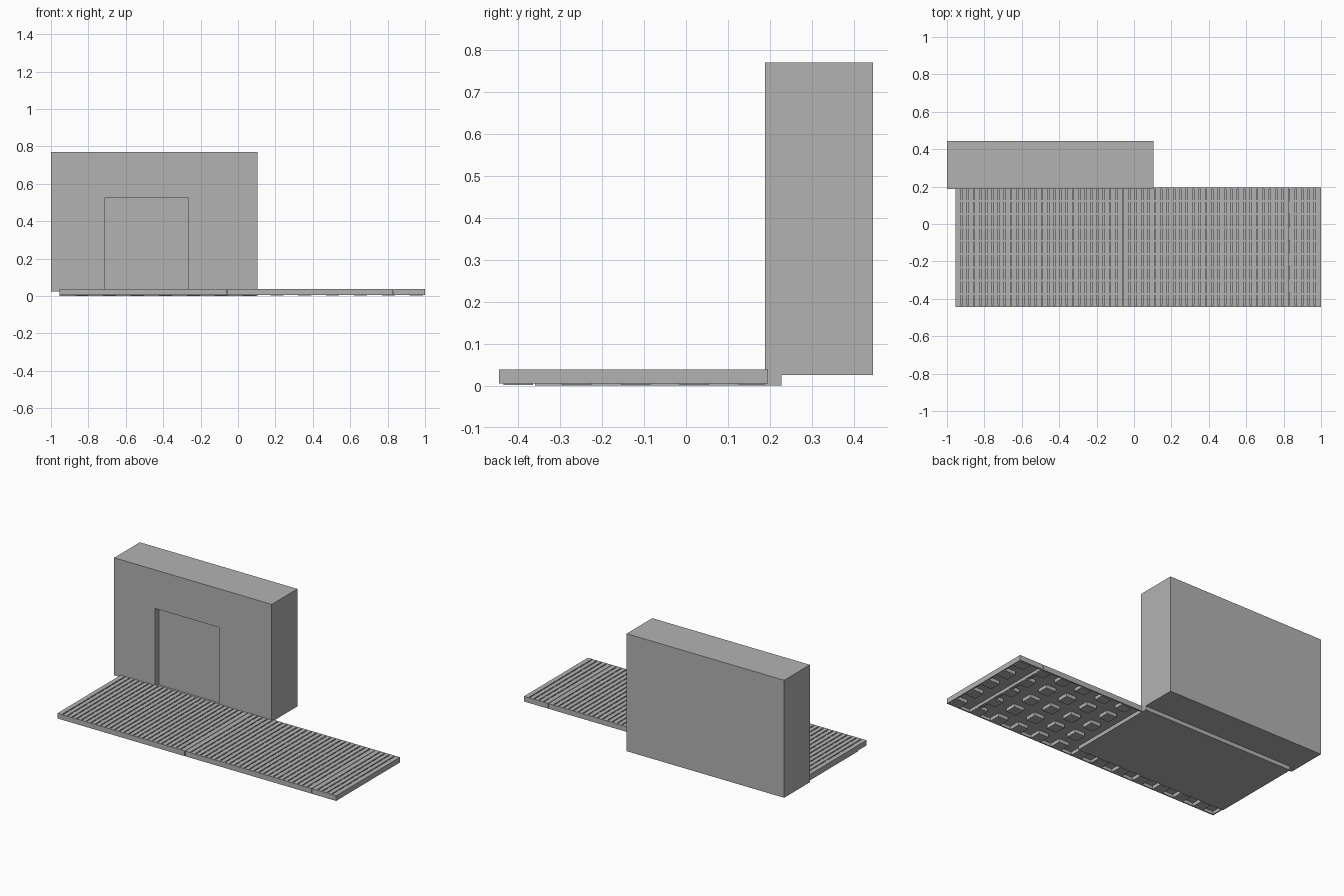
import bpy
import bmesh

if "Cube" in bpy.data.objects:
    bpy.data.objects.remove(bpy.data.objects["Cube"], do_unlink=True)

# Single plain grey for every part
grey = bpy.data.materials.new("plain_grey")
grey.use_nodes = True
grey.diffuse_color = (0.45, 0.45, 0.45, 1)
bsdf = grey.node_tree.nodes["Principled BSDF"]
bsdf.inputs["Base Color"].default_value = grey.diffuse_color
bsdf.inputs["Roughness"].default_value = 0.8


def add_box(bm, xs, ys, zs):
    """Add a box spanning the three (low, high) ranges."""
    verts = bmesh.ops.create_cube(bm, size=1)["verts"]
    for v in verts:
        for axis, (low, high) in enumerate((xs, ys, zs)):
            v.co[axis] = low if v.co[axis] < 0 else high


def make_object(name, boxes):
    bm = bmesh.new()
    for box in boxes:
        add_box(bm, *box)
    mesh = bpy.data.meshes.new(name)
    bm.to_mesh(mesh)
    bm.free()
    mesh.materials.append(grey)
    obj = bpy.data.objects.new(name, mesh)
    bpy.context.collection.objects.link(obj)
    return obj


# Thick wall with a shallow doorway recess
WALL_Y = 0.188
RECESS_Y = 0.228
wall = make_object("wall", [((-1, 0.105), (WALL_Y, 0.445), (0.025, 0.77))])
cutter = make_object("doorway_cutter", [((-0.715, -0.265), (0.1, RECESS_Y), (-0.1, 0.525))])
cutter.hide_render = True
cut = wall.modifiers.new("doorway", "BOOLEAN")
cut.object = cutter
cut.operation = "DIFFERENCE"
cut.solver = "EXACT"
bpy.context.view_layer.objects.active = wall
bpy.ops.object.modifier_apply(modifier=cut.name)
bpy.data.objects.remove(cutter, do_unlink=True)

# Flat slab beneath the wall and half of the deck
make_object("base_slab", [((-0.955, 0.105), (-0.36, RECESS_Y), (0, 0.025))])

# Deck tiles: rim, plate, slats running front to back and cross ribs
FRONT, BACK, TOP = -0.445, 0.195, 0.038
RIM, PITCH, GROOVE = 0.008, 0.0335, 0.007


def deck_tile(name, left, right):
    boxes = [
        ((left, right), (FRONT, FRONT + RIM), (0.005, TOP)),
        ((left, right), (BACK - RIM, BACK), (0.005, TOP)),
        ((left, right), (FRONT + RIM, BACK - RIM), (0.024, 0.029)),
    ]
    for x in (left, right - RIM):
        boxes.append(((x, x + RIM), (FRONT + RIM, BACK - RIM), (0.005, TOP)))
    count = round((right - left) / PITCH)
    step = (right - left) / count
    for i in range(count):
        x = left + i * step
        boxes.append(((x + GROOVE / 2, x + step - GROOVE / 2),
                      (FRONT + RIM, BACK - RIM), (0.029, TOP)))
    rows = 9
    for i in range(1, rows):
        y = FRONT + (BACK - FRONT) * i / rows
        boxes.append(((left + RIM, right - RIM), (y - 0.005, y + 0.005), (0.029, 0.036)))
    make_object(name, boxes)


deck_tile("deck_tile_right", -0.955, -0.062)
deck_tile("deck_tile_middle", -0.058, 0.828)
deck_tile("deck_tile_left", 0.832, 1.0)

# Grid of square feet under the deck
feet = []
for column in range(13):
    for row in range(5):
        x, y = -0.835 + 0.149 * column, -0.4 + 0.14 * row
        under_slab = x - 0.035 < 0.105 and row > 0
        if not under_slab:
            feet.append(((x - 0.035, x + 0.035), (y - 0.035, min(y + 0.035, 0.187)), (0.002, 0.024)))
make_object("deck_feet", feet)
